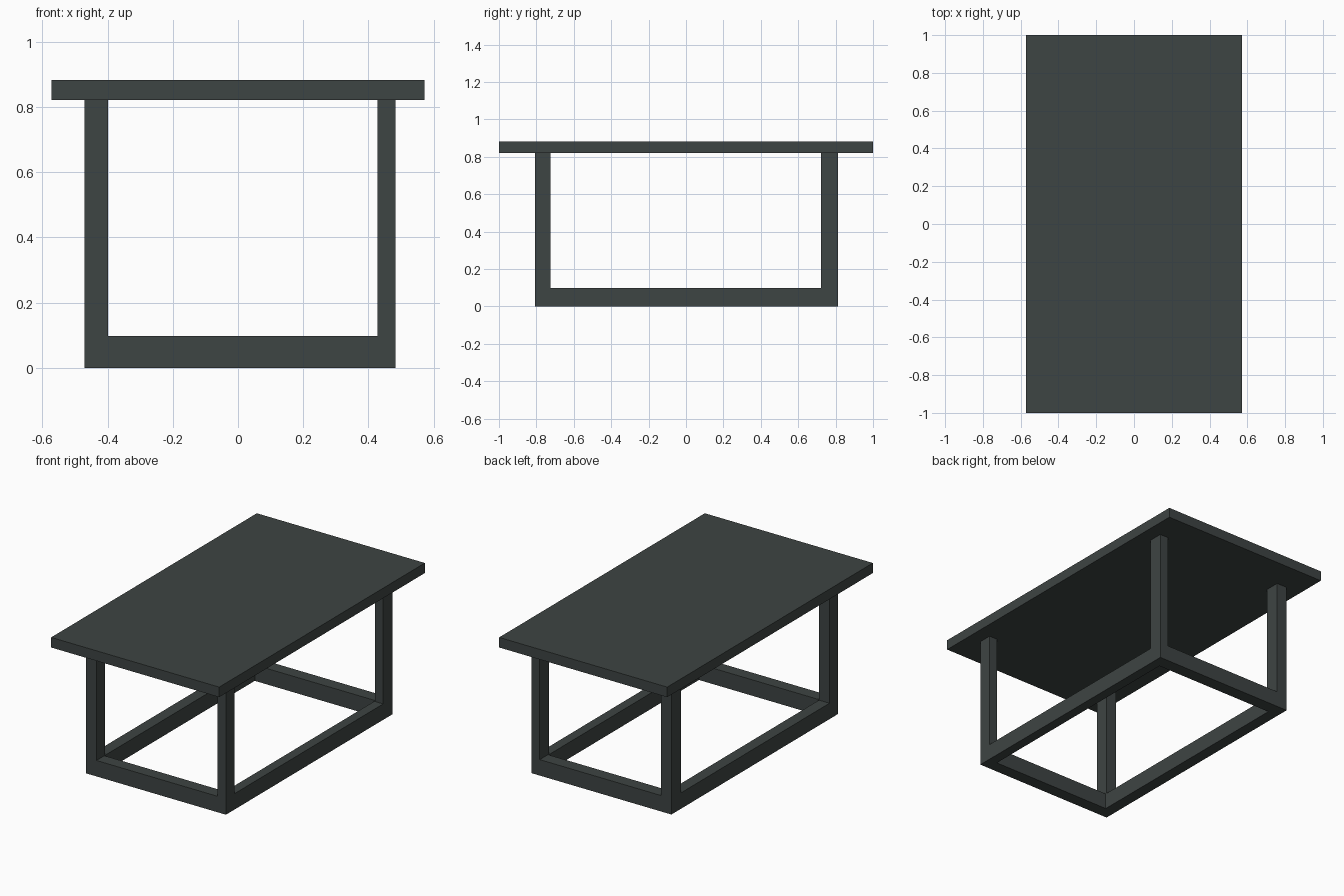
import bpy

if "Cube" in bpy.data.objects:
    bpy.data.objects.remove(bpy.data.objects["Cube"])

paint = bpy.data.materials.new("charcoal")
paint.diffuse_color = (0.048, 0.058, 0.056, 1)
paint.use_nodes = True
paint.node_tree.nodes["Principled BSDF"].inputs["Base Color"].default_value = paint.diffuse_color


def box(name, x0, x1, y0, y1, z0, z1):
    """Axis-aligned box between two corners."""
    bpy.ops.mesh.primitive_cube_add(size=1)
    ob = bpy.context.object
    ob.name = name
    for v in ob.data.vertices:
        v.co.x = x1 if v.co.x > 0 else x0
        v.co.y = y1 if v.co.y > 0 else y0
        v.co.z = z1 if v.co.z > 0 else z0
    ob.data.materials.append(paint)
    return ob


# Overall positions of the base frame
LEFT, RIGHT, FRONT, BACK = -0.47, 0.483, -0.807, 0.813
RAIL_Z, TOP_Z, HEIGHT = 0.098, 0.821, 0.883
LEFT_IN, RIGHT_IN = LEFT + 0.071, RIGHT - 0.056
FRONT_IN, BACK_IN = FRONT + 0.083, BACK - 0.091

# Table top
box("table_top", -0.572, 0.572, -1, 1, TOP_Z, HEIGHT)

# Floor frame rails
box("front_rail", LEFT, RIGHT, FRONT, FRONT + 0.077, 0, RAIL_Z)
box("back_rail", LEFT, RIGHT, BACK - 0.08, BACK, 0, RAIL_Z)
box("left_rail", LEFT, LEFT_IN, FRONT + 0.077, BACK - 0.08, 0, RAIL_Z)
box("right_rail", RIGHT - 0.06, RIGHT, FRONT + 0.077, BACK - 0.08, 0, RAIL_Z)

# Four legs standing on the frame corners
for side, x0, x1 in (("left", LEFT, LEFT_IN), ("right", RIGHT_IN, RIGHT)):
    for end, y0, y1 in (("front", FRONT, FRONT_IN), ("back", BACK_IN, BACK)):
        box(f"{end}_{side}_leg", x0, x1, y0, y1, RAIL_Z, TOP_Z)
